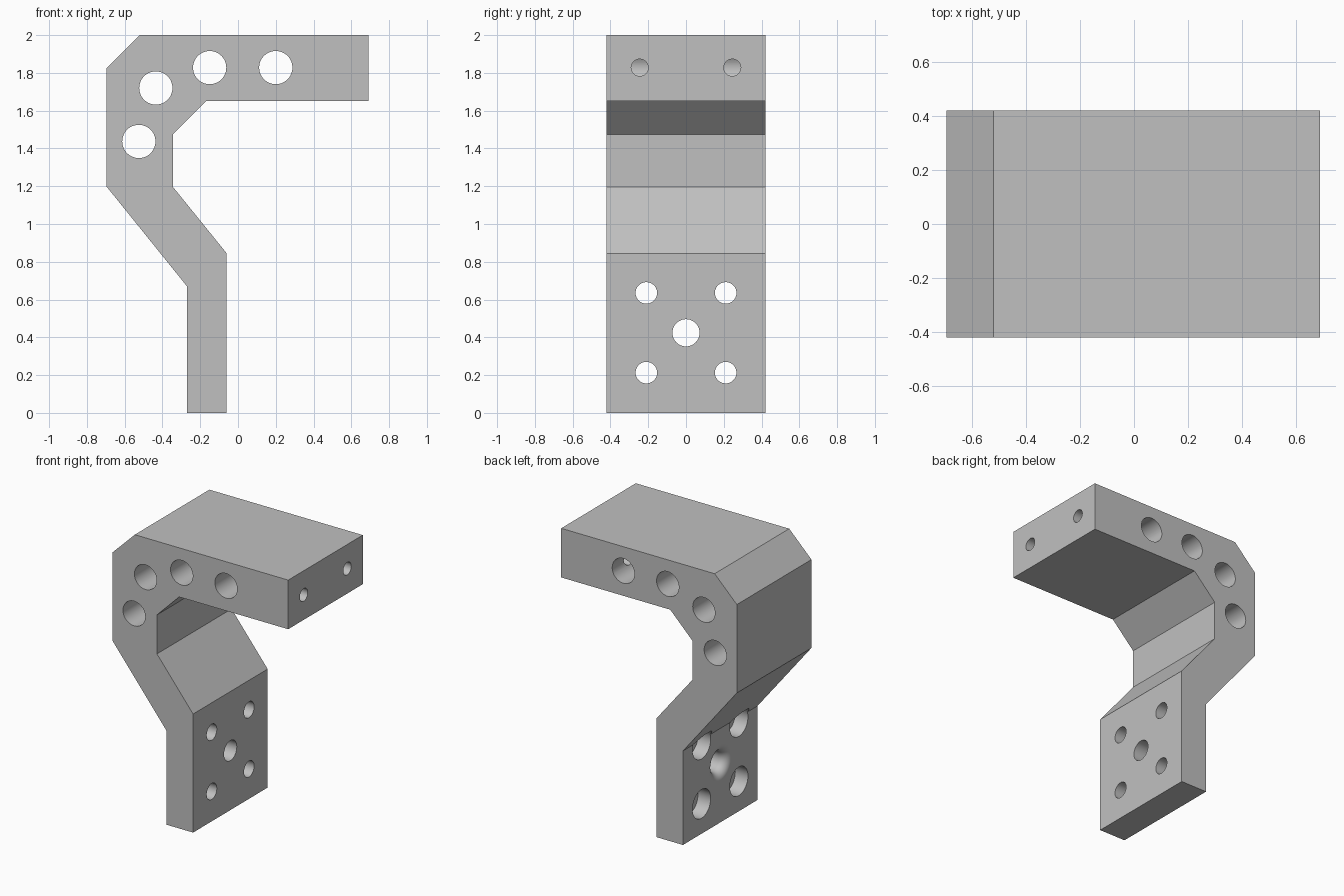
import bpy
import bmesh
import math
from mathutils import Matrix, Vector

cube = bpy.data.objects.get("Cube")
if cube:
    bpy.data.objects.remove(cube, do_unlink=True)

HALF = 0.42      # half the bracket width
FRONT_X = -0.06  # plate face towards +x
BACK_X = -0.27   # plate face towards -x

grey = bpy.data.materials.new("plain grey")
grey.use_nodes = True
colour = (0.53, 0.53, 0.53, 1)
grey.diffuse_color = colour
grey.node_tree.nodes["Principled BSDF"].inputs["Base Color"].default_value = colour


def make_object(name, bm):
    bmesh.ops.recalc_face_normals(bm, faces=bm.faces)
    mesh = bpy.data.meshes.new(name)
    bm.to_mesh(mesh)
    bm.free()
    mesh.materials.append(grey)
    obj = bpy.data.objects.new(name, mesh)
    bpy.context.collection.objects.link(obj)
    return obj


def turned(name, profile, at=(0, 0, 0), along_y=False, sides=48):
    """Solid of revolution about x (or y) from (position, radius) pairs."""
    bm = bmesh.new()
    rings = []
    for pos, radius in profile:
        angles = [math.tau * i / sides for i in range(sides)]
        rings.append([bm.verts.new((pos, radius * math.cos(a), radius * math.sin(a)))
                      for a in angles])
    for a, b in zip(rings, rings[1:]):
        for i in range(sides):
            j = (i + 1) % sides
            bm.faces.new((a[i], a[j], b[j], b[i]))
    bm.faces.new(rings[0])
    bm.faces.new(rings[-1])
    if along_y:
        bm.transform(Matrix.Rotation(math.pi / 2, 4, "Z"))
    bm.transform(Matrix.Translation(Vector(at)))
    return make_object(name, bm)


# Bent arm and mounting plate: one side profile extruded across the width
outline = [(BACK_X, 0), (FRONT_X, 0), (FRONT_X, 0.845), (-0.345, 1.197),
           (-0.345, 1.475), (-0.17, 1.65), (0.69, 1.65), (0.69, 2),
           (-0.52, 2), (-0.695, 1.827), (-0.695, 1.197), (BACK_X, 0.67)]
bm = bmesh.new()
side = bm.faces.new([bm.verts.new((x, -HALF, z)) for x, z in outline])
extruded = bmesh.ops.extrude_face_region(bm, geom=[side])["geom"]
bmesh.ops.translate(bm, vec=(0, 2 * HALF, 0),
                    verts=[v for v in extruded if isinstance(v, bmesh.types.BMVert)])
bracket = make_object("bracket", bm)

cutters = []

# Large cross holes right through the arm
for x, z in [(-0.525, 1.437), (-0.435, 1.72), (-0.15, 1.828), (0.2, 1.828)]:
    cutters.append(turned("cross_hole", [(-0.6, 0.088), (0.6, 0.088)], (x, 0, z), True))

# Two small holes in the arm tip, running into the nearest cross hole
for y in (-0.245, 0.245):
    cutters.append(turned("tip_hole", [(0.2, 0.045), (0.8, 0.045)], (0, y, 1.828)))

# Four counterbored bolt holes in the plate
seat_x = BACK_X + 0.1
bolt = [(BACK_X - 0.05, 0.102), (seat_x, 0.102), (seat_x, 0.057), (0.1, 0.057)]
for y in (-0.21, 0.21):
    for z in (0.213, 0.635):
        cutters.append(turned("bolt_hole", bolt, (0, y, z)))

# Centre hole with a rounded mouth on the back
bore, fillet = 0.072, 0.06
mouth = [(BACK_X - 0.05, bore + fillet)]
for i in range(9):
    a = math.pi / 2 * i / 8
    mouth.append((BACK_X + fillet * (1 - math.cos(a)),
                  bore + fillet * (1 - math.sin(a))))
mouth.append((0.1, bore))
cutters.append(turned("centre_hole", mouth, (0, 0, 0.424)))

# Cut every hole, then drop the cutters
bpy.ops.object.select_all(action="DESELECT")
bracket.select_set(True)
bpy.context.view_layer.objects.active = bracket
for cutter in cutters:
    cutter.hide_render = True
    cut = bracket.modifiers.new("cut", "BOOLEAN")
    cut.operation = "DIFFERENCE"
    cut.solver = "EXACT"
    cut.object = cutter
    bpy.ops.object.modifier_apply(modifier=cut.name)
    bpy.data.objects.remove(cutter, do_unlink=True)

# Smooth bores, flat outer faces
bpy.ops.object.shade_smooth_by_angle(angle=math.radians(30))
weighted = bracket.modifiers.new("flat_faces", "WEIGHTED_NORMAL")
weighted.keep_sharp = True
